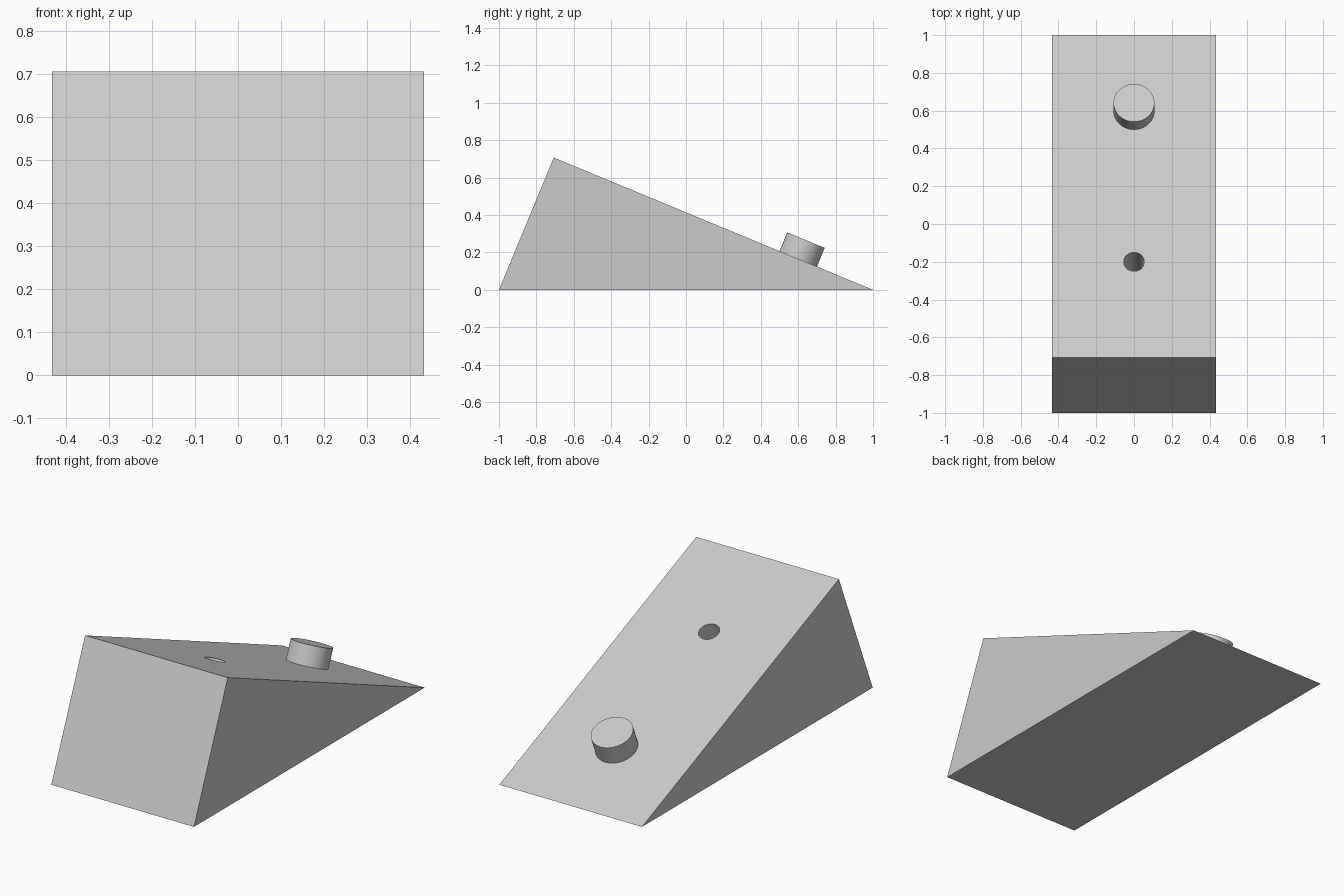
import bpy, bmesh
from math import radians, sin, cos
from mathutils import Matrix, Vector

cube = bpy.data.objects.get("Cube")
if cube:
    bpy.data.objects.remove(cube, do_unlink=True)

grey = bpy.data.materials.new("light_grey")
grey.use_nodes = True
colour = (0.6, 0.6, 0.6, 1)
grey.diffuse_color = colour
grey.node_tree.nodes["Principled BSDF"].inputs["Base Color"].default_value = colour

ANGLE = radians(22.5)
UNIT = 0.433                                   # half the wedge width
DOWN = Vector((0, cos(ANGLE), -sin(ANGLE)))    # direction down the slope
NORMAL = Vector((0, sin(ANGLE), cos(ANGLE)))   # direction out of the slope
TOE = Vector((0, 1, 0))                        # low end of the slope


def make_object(name, bm):
    bmesh.ops.recalc_face_normals(bm, faces=bm.faces)
    mesh = bpy.data.meshes.new(name)
    bm.to_mesh(mesh)
    bm.free()
    mesh.materials.append(grey)
    obj = bpy.data.objects.new(name, mesh)
    bpy.context.collection.objects.link(obj)
    return obj


def smooth(obj):
    bpy.ops.object.select_all(action='DESELECT')
    obj.select_set(True)
    bpy.context.view_layer.objects.active = obj
    bpy.ops.object.shade_smooth_by_angle(angle=radians(30))


def slope_cylinder(name, distance, radius, bottom, top):
    """Cylinder square to the slope, at a distance up from the toe."""
    bm = bmesh.new()
    bmesh.ops.create_cone(bm, cap_ends=True, segments=64, radius1=radius,
                          radius2=radius, depth=top - bottom)
    centre = TOE - DOWN * distance + NORMAL * (top + bottom) / 2
    bm.transform(Matrix.Translation(centre) @ Matrix.Rotation(-ANGLE, 4, 'X'))
    return make_object(name, bm)


# Wedge: right-angled triangle profile extruded across the width
bm = bmesh.new()
short_leg = 2 * sin(ANGLE)
profile = [(-1, 0), (1, 0), (-1 + short_leg * sin(ANGLE), short_leg * cos(ANGLE))]
face = bm.faces.new([bm.verts.new((-UNIT, y, z)) for y, z in profile])
sweep = bmesh.ops.extrude_face_region(bm, geom=[face])
bmesh.ops.translate(bm, vec=(2 * UNIT, 0, 0),
                    verts=[v for v in sweep["geom"] if isinstance(v, bmesh.types.BMVert)])
wedge = make_object("wedge", bm)

# Blind hole drilled into the upper slope
cutter = slope_cylinder("hole_cutter", 3 * UNIT, UNIT / 8, -UNIT, 0.1)
cut = wedge.modifiers.new("hole", 'BOOLEAN')
cut.operation = 'DIFFERENCE'
cut.solver = 'EXACT'
cut.object = cutter
bpy.context.view_layer.objects.active = wedge
bpy.ops.object.modifier_apply(modifier=cut.name)
bpy.data.objects.remove(cutter, do_unlink=True)
smooth(wedge)

# Round peg on the lower slope
peg = slope_cylinder("peg", UNIT, UNIT / 4, -0.005, UNIT / 4)
smooth(peg)
